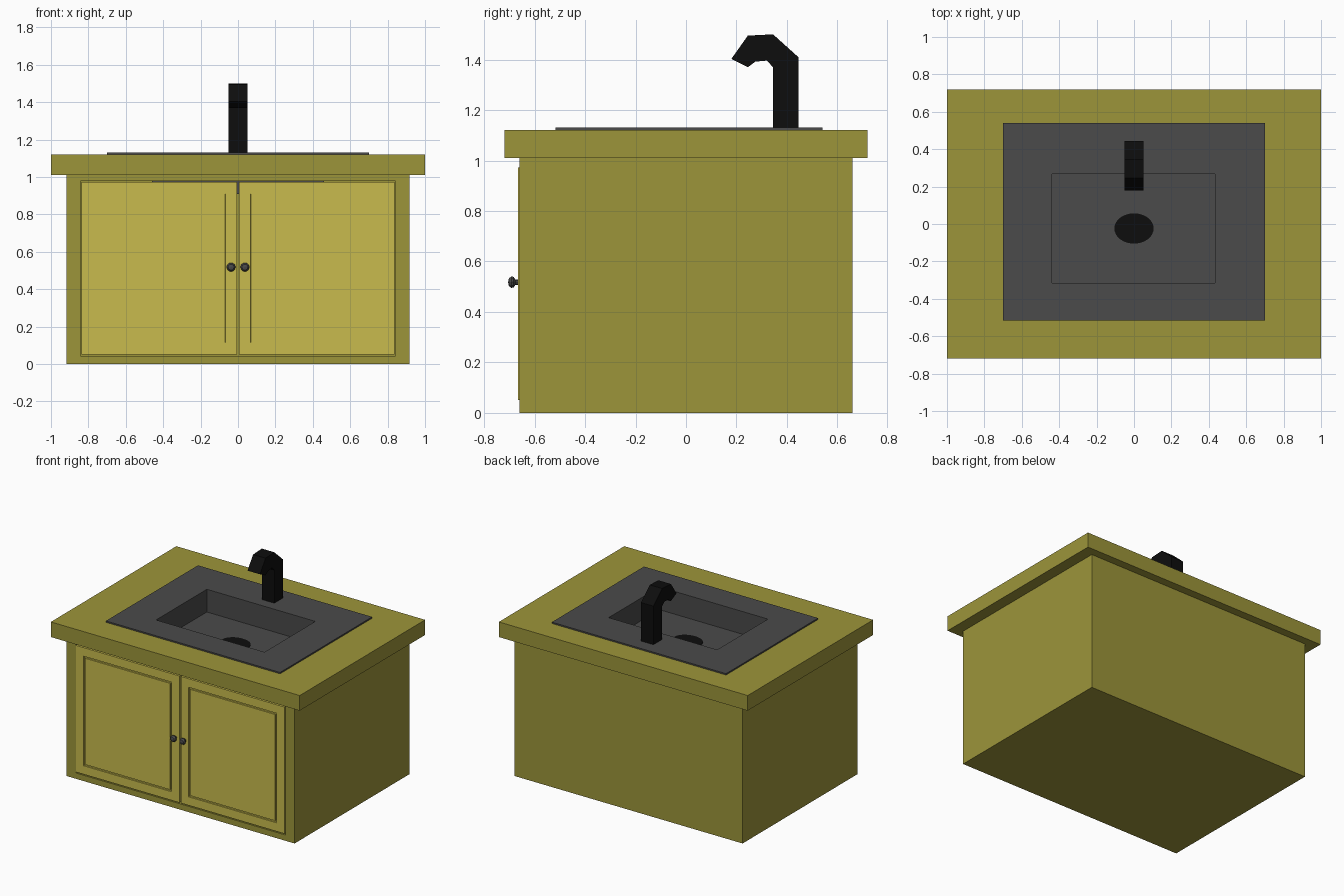
import bpy, bmesh, math
from mathutils import Matrix

if "Cube" in bpy.data.objects:
    bpy.data.objects.remove(bpy.data.objects["Cube"])


def material(name, rgb):
    m = bpy.data.materials.new(name)
    m.diffuse_color = (*rgb, 1)
    m.use_nodes = True
    m.node_tree.nodes["Principled BSDF"].inputs["Base Color"].default_value = m.diffuse_color
    return m


OLIVE = material("olive", (0.335, 0.300, 0.042))
LIGHT = material("light_olive", (0.578, 0.497, 0.074))
GREY = material("dark_grey", (0.069, 0.069, 0.069))
BLACK = material("black", (0.004, 0.004, 0.004))


def finish(bm, name, mat):
    bmesh.ops.recalc_face_normals(bm, faces=bm.faces)
    me = bpy.data.meshes.new(name)
    bm.to_mesh(me)
    bm.free()
    ob = bpy.data.objects.new(name, me)
    bpy.context.collection.objects.link(ob)
    me.materials.append(mat)
    return ob


def box_bm(x, y, z):
    bm = bmesh.new()
    size = [b - a for a, b in (x, y, z)]
    mid = [(a + b) / 2 for a, b in (x, y, z)]
    bmesh.ops.create_cube(bm, size=1, matrix=Matrix.Translation(mid) @ Matrix.Diagonal((*size, 1)))
    return bm


def box(name, mat, x, y, z):
    return finish(box_bm(x, y, z), name, mat)


def boolean(ob, other, op="DIFFERENCE"):
    mod = ob.modifiers.new("bool", "BOOLEAN")
    mod.object, mod.operation, mod.solver = other, op, "EXACT"
    bpy.context.view_layer.update()
    dg = bpy.context.evaluated_depsgraph_get()
    me = bpy.data.meshes.new_from_object(ob.evaluated_get(dg))
    ob.modifiers.clear()
    ob.data = me
    bpy.data.objects.remove(other)


# Hollow cabinet, open at the front and under the sink
cabinet = box("cabinet", OLIVE, (-.917, .917), (-.66, .66), (0, 1.01))
boolean(cabinet, box("cutter", OLIVE, (-.842, .842), (-.8, .61), (.042, .978)))
boolean(cabinet, box("cutter", OLIVE, (-.5, .5), (-.4, .4), (.9, 1.1)))

# Countertop with a hole for the basin
top = box("countertop", OLIVE, (-1, 1), (-.72, .72), (1.01, 1.12))
boolean(top, box("cutter", OLIVE, (-.46, .46), (-.34, .295), (.9, 1.3)))

# Sink: rim plate plus basin, hollowed out
sink = box("sink", GREY, (-.70, .70), (-.517, .54), (1.12, 1.13))
boolean(sink, box("basin", GREY, (-.46, .46), (-.34, .295), (.91, 1.125)), "UNION")
boolean(sink, box("cutter", GREY, (-.438, .434), (-.315, .268), (.965, 1.3)))

# Oval drain
bm = bmesh.new()
bmesh.ops.create_cone(bm, cap_ends=True, segments=32, radius1=1, radius2=1, depth=1,
                      matrix=Matrix.Translation((0, -.024, .966)) @ Matrix.Diagonal((.105, .081, .006, 1)))
finish(bm, "drain", BLACK)

# Faucet: side profile extruded across x
profile = [(.445, 1.125), (.445, 1.41), (.345, 1.50), (.245, 1.495), (.18, 1.403), (.245, 1.37),
           (.275, 1.392), (.32, 1.396), (.345, 1.37), (.345, 1.125)]
bm = bmesh.new()
face = bm.faces.new([bm.verts.new((-.05, y, z)) for y, z in profile])
ext = bmesh.ops.extrude_face_region(bm, geom=[face])["geom"]
bmesh.ops.translate(bm, vec=(.1, 0, 0), verts=[v for v in ext if isinstance(v, bmesh.types.BMVert)])
finish(bm, "faucet", BLACK)

# Doors with a grooved panel line, and lathed knobs
knob_profile = [(.011, -.655), (.011, -.676), (.022, -.683), (.024, -.692), (.016, -.702), (0, -.705)]
for side, s in (("left", -1), ("right", 1)):
    bm = box_bm(sorted((s * .006, s * .838)), (-.665, -.635), (.052, .972))
    bm.normal_update()
    front = [f for f in bm.faces if f.normal.y < -.9]
    for thick, depth in ((.062, 0), (.001, -.008), (.010, 0), (.001, .008)):
        bmesh.ops.inset_region(bm, faces=front, thickness=thick, depth=depth, use_even_offset=True)
    finish(bm, side + "_door", LIGHT)

    bm = bmesh.new()
    verts = [bm.verts.new((s * .037 + r, y, .518)) for r, y in knob_profile]
    edges = [bm.edges.new(p) for p in zip(verts, verts[1:])]
    bmesh.ops.spin(bm, geom=verts + edges, cent=(s * .037, 0, .518), axis=(0, 1, 0),
                   angle=2 * math.pi, steps=10)
    bmesh.ops.remove_doubles(bm, verts=bm.verts, dist=.0005)
    finish(bm, side + "_knob", GREY)
